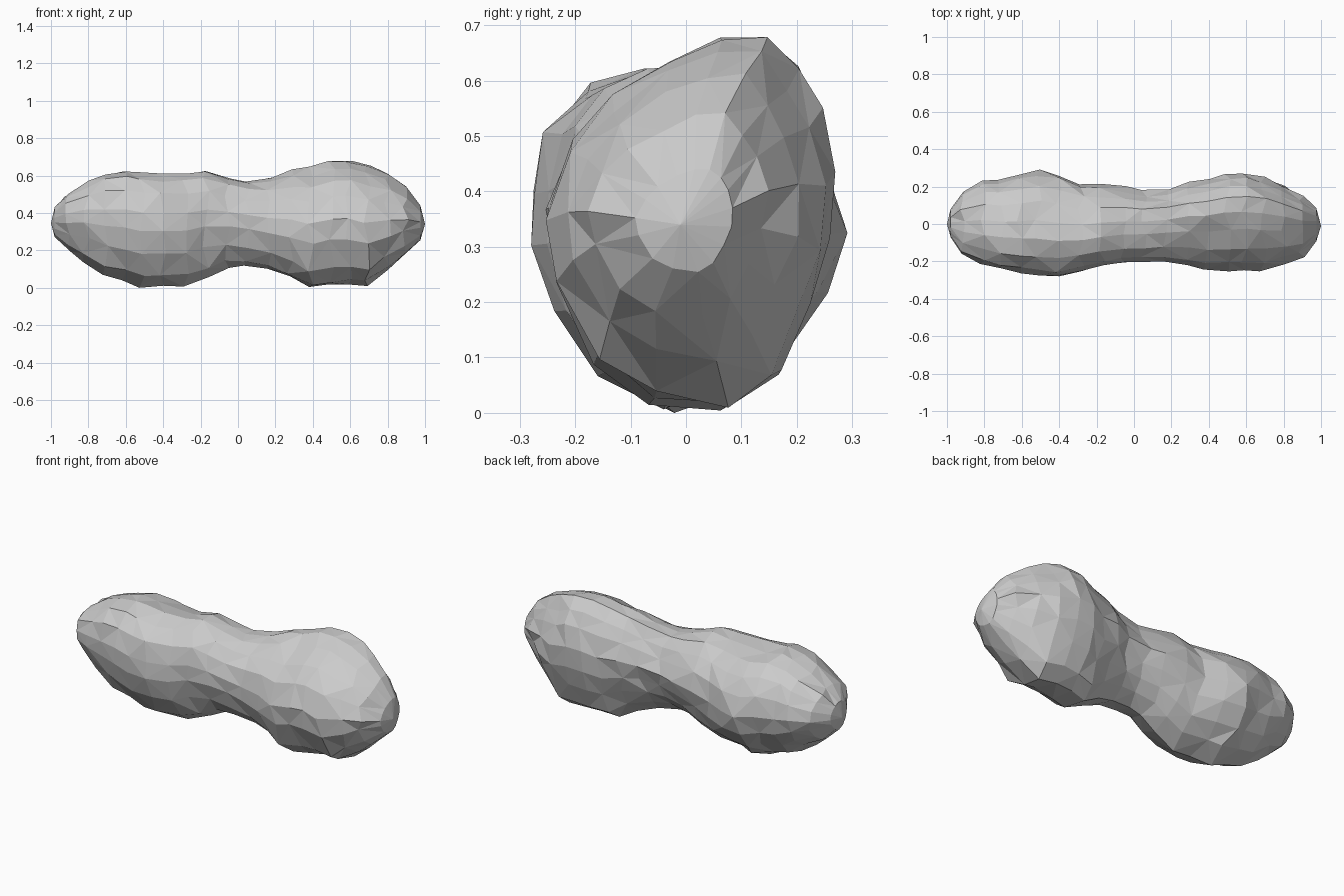
import bpy, bmesh, random
from mathutils import Vector

random.seed(4)

# Stations along the body: x, bottom z, top z, front y, back y
stations = [
    (-0.98, 0.27, 0.43, -0.07, 0.08), (-0.91, 0.197, 0.503, -0.16, 0.172),
    (-0.81, 0.14, 0.568, -0.217, 0.237), (-0.71, 0.062, 0.612, -0.24, 0.24),
    (-0.61, 0.032, 0.627, -0.26, 0.26), (-0.51, 0.007, 0.612, -0.27, 0.285),
    (-0.40, 0.01, 0.607, -0.28, 0.265), (-0.28, 0.012, 0.612, -0.25, 0.217),
    (-0.17, 0.057, 0.625, -0.225, 0.212), (-0.06, 0.11, 0.593, -0.207, 0.20),
    (0.05, 0.117, 0.578, -0.205, 0.182), (0.17, 0.102, 0.592, -0.205, 0.187),
    (0.28, 0.06, 0.632, -0.225, 0.222), (0.39, 0.006, 0.647, -0.248, 0.237),
    (0.50, 0.017, 0.683, -0.25, 0.268), (0.59, 0.022, 0.687, -0.25, 0.277),
    (0.69, 0.005, 0.657, -0.247, 0.26), (0.80, 0.088, 0.612, -0.217, 0.21),
    (0.90, 0.172, 0.538, -0.178, 0.147), (0.975, 0.255, 0.44, -0.09, 0.085),
]

# Normalised cross-sections (y, z) of the two lobes, from the bottom round the back
left_lobe = [(-.1, -1), (.35, -.85), (.65, -.62), (.88, -.3), (1, .05), (.92, .42),
             (.7, .7), (.42, .88), (.05, .98), (-.3, 1), (-.65, .88), (-.9, .65),
             (-1, .3), (-.98, -.02), (-.85, -.42), (-.55, -.8)]
right_lobe = [(.28, -1), (.6, -.83), (.81, -.48), (.95, -.12), (1, .25), (.9, .6),
              (.74, .82), (.52, 1), (.2, .98), (-.15, .86), (-.55, .66), (-.83, .42),
              (-1, .05), (-.93, -.28), (-.66, -.74), (-.25, -.95)]
N = len(left_lobe)

bm = bmesh.new()
rings = []
for i, (x, zb, zt, yf, yb) in enumerate(stations):
    t = min(1, max(0, (x + 0.3) / 0.7))
    t = t * t * (3 - 2 * t)
    neck = max(0, 1 - abs(x - 0.1) / 0.3)
    dent = max(0, 1 - abs(x - 0.76) / 0.17)
    ring = []
    for j in range(N):
        a = Vector(left_lobe[j]).lerp(Vector(right_lobe[j]), t)
        # Small random facets, a hollow at the back of the neck, a slimmer right end
        a *= 1 + random.uniform(-0.03, 0.025)
        if j in (1, 2, 3, 5, 6):
            a *= 1 - 0.10 * neck
        if j in (1, 2, 5, 6, 14, 15):
            a *= 1 - 0.06 * dent
        y = (yf + yb) / 2 + a.x * (yb - yf) / 2
        z = (zb + zt) / 2 + a.y * (zt - zb) / 2
        jx = 0.02 if 0 < i < len(stations) - 1 else 0
        ring.append(bm.verts.new((x + random.uniform(-jx, jx), y, max(z, 0))))
    rings.append(ring)

# Skin between the rings, with alternating diagonals
for i in range(len(rings) - 1):
    for j in range(N):
        k = (j + 1) % N
        a, b = rings[i][j], rings[i][k]
        c, d = rings[i + 1][k], rings[i + 1][j]
        if (i + j) % 2:
            tris = ((a, b, c), (a, c, d))
        else:
            tris = ((a, b, d), (b, c, d))
        for tri in tris:
            bm.faces.new(tri)

# Blunt end tips
for ring, tip in ((rings[0], (-1, 0, 0.345)), (rings[-1], (1, -0.01, 0.34))):
    v = bm.verts.new(tip)
    for j in range(N):
        bm.faces.new((ring[j], ring[(j + 1) % N], v))

bmesh.ops.recalc_face_normals(bm, faces=bm.faces)
low = min(v.co.z for v in bm.verts)
for v in bm.verts:
    v.co.z -= low
mesh = bpy.data.meshes.new("asteroid_body")
bm.to_mesh(mesh)
bm.free()
bpy.context.collection.objects.link(bpy.data.objects.new("asteroid_body", mesh))
